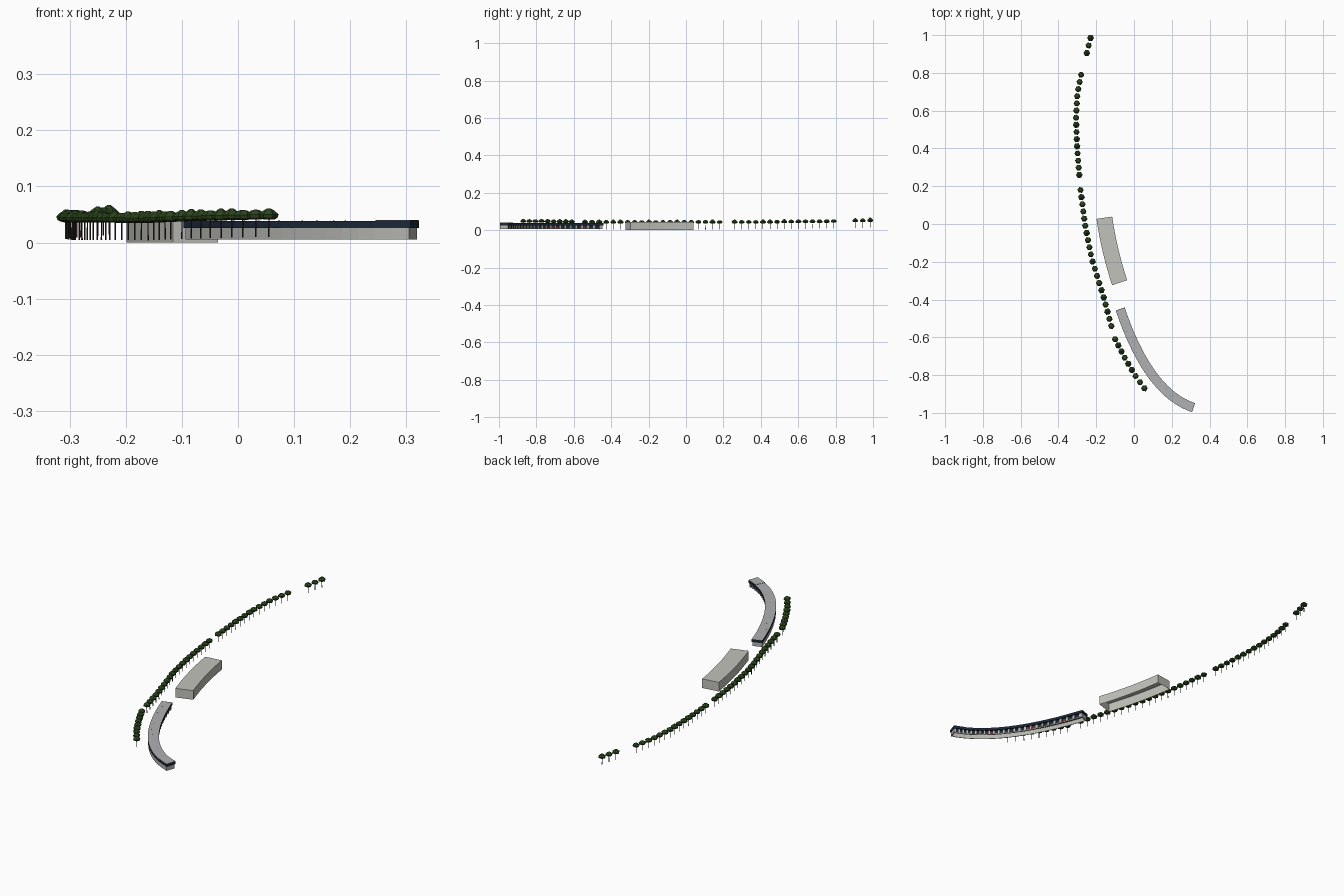
import bpy, bmesh, math, random
from mathutils import Vector

if "Cube" in bpy.data.objects:
    bpy.data.objects.remove(bpy.data.objects["Cube"])

random.seed(4)


def mat(name, r, g, b):
    m = bpy.data.materials.new(name)
    m.diffuse_color = (r, g, b, 1)
    m.use_nodes = True
    m.node_tree.nodes["Principled BSDF"].inputs["Base Color"].default_value = m.diffuse_color
    return m


STONE = mat("stone", 0.54, 0.54, 0.50)
WALL = mat("wall", 0.46, 0.46, 0.44)
ROOF = mat("roof", 0.43, 0.44, 0.45)
NAVY = mat("navy", 0.012, 0.022, 0.04)
GLASS = mat("glass", 0.02, 0.025, 0.035)
RED = mat("red", 0.30, 0.02, 0.02)
LEAF = mat("leaf", 0.025, 0.06, 0.012)
BARK = mat("bark", 0.03, 0.022, 0.015)


def finish(bm, name, material):
    bmesh.ops.recalc_face_normals(bm, faces=bm.faces)
    me = bpy.data.meshes.new(name)
    bm.to_mesh(me)
    bm.free()
    me.materials.append(material)
    ob = bpy.data.objects.new(name, me)
    bpy.context.collection.objects.link(ob)
    return ob


def on_curve(c, t, off):
    """Point beside a quadratic curve; positive offset is the east side."""
    a, b, d = (Vector(p) for p in c)
    p = a * (1 - t) ** 2 + b * 2 * t * (1 - t) + d * t * t
    tan = ((b - a) * (1 - t) + (d - b) * t).normalized()
    return p + Vector((-tan.y, tan.x)) * off


def sweep(bm, c, o0, o1, z0, z1, t0=0.0, t1=1.0, n=16, bottom=True):
    """Curved box following the curve c."""
    rings = []
    for i in range(n + 1):
        t = t0 + (t1 - t0) * i / n
        rings.append([bm.verts.new((*on_curve(c, t, o), z))
                      for o, z in ((o0, z0), (o1, z0), (o1, z1), (o0, z1))])
    for a, b in zip(rings, rings[1:]):
        for k in range(0 if bottom else 1, 4):
            j = (k + 1) % 4
            bm.faces.new((a[k], a[j], b[j], b[k]))
    bm.faces.new(rings[0])
    bm.faces.new(rings[-1])


def part(name, material, pieces, c):
    bm = bmesh.new()
    for args, kw in pieces:
        sweep(bm, c, *args, **kw)
    return finish(bm, name, material)


# Plain curved block, open underneath
BLOCK = ((-0.157, 0.033), (-0.132, -0.14), (-0.076, -0.311))
part("plain_block", STONE, [((-0.042, 0.042, 0, 0.045), dict(n=8, bottom=False))], BLOCK)

# Curved shop row: fascia band, roof, solid back wall, glazed front
ROW = ((-0.073, -0.45), (0.077, -0.894), (0.315, -0.972))
part("fascia_band", NAVY, [
    ((-0.025, 0.025, 0.026, 0.0382), dict(t1=0.875)),
    ((-0.025, 0.025, 0.026, 0.0395), dict(t0=0.875, n=4))], ROW)
part("flat_roof", ROOF, [
    ((-0.0248, 0.0248, 0.038, 0.0387), dict(t0=0.002, t1=0.875)),
    ((-0.0248, 0.0248, 0.0393, 0.04), dict(t0=0.875, t1=0.998, n=4))], ROW)
part("back_and_end_walls", WALL, [
    ((-0.0235, -0.021, 0.005, 0.026), dict(t0=0.005, t1=0.995)),
    ((-0.021, 0.021, 0.005, 0.026), dict(t0=0.005, t1=0.012, n=1)),
    ((-0.021, 0.021, 0.005, 0.026), dict(t0=0.985, t1=0.995, n=1))], ROW)
part("shop_windows", GLASS, [((0.014, 0.016, 0.007, 0.026), dict(t0=0.01, t1=0.988))], ROW)

# Front piers, sills and a few red doors
COUNT = 24
piers = [((0.015, 0.021, 0.005, 0.026), dict(t0=0.01 + 0.965 * i / COUNT,
          t1=0.022 + 0.965 * i / COUNT, n=1)) for i in range(COUNT + 1)]
part("front_piers", WALL, piers, ROW)
part("window_sill", WALL, [((0.014, 0.018, 0.005, 0.009), dict(t0=0.01, t1=0.988))], ROW)
doors = [((0.015, 0.017, 0.006, 0.020), dict(t0=0.028 + 0.965 * i / COUNT,
          t1=0.044 + 0.965 * i / COUNT, n=1)) for i in (2, 7, 8, 15)]
part("red_doors", RED, doors, ROW)

# Small roof vents
vents = []
for i in range(10):
    t, o = 0.06 + 0.075 * i, random.uniform(-0.015, 0.015)
    vents.append(((o, o + 0.002, 0.038, 0.0392), dict(t0=t, t1=t + 0.004, n=1)))
part("roof_vents", NAVY, vents, ROW)

# Tree line: (y, x) path and ground height along it
PATH = [(-0.87, 0.055), (-0.80, 0.005), (-0.71, -0.048), (-0.61, -0.10), (-0.54, -0.12),
        (-0.39, -0.16), (-0.18, -0.225), (0, -0.26), (0.18, -0.283), (0.26, -0.29),
        (0.42, -0.302), (0.56, -0.307), (0.69, -0.30), (0.79, -0.28), (0.905, -0.25),
        (0.985, -0.23)]
GROUND = [(-0.87, 0.010), (-0.4, 0.004), (0.4, 0.005), (0.8, 0.009), (0.985, 0.014)]


def lerp(table, y):
    for (y0, v0), (y1, v1) in zip(table, table[1:]):
        if y <= y1:
            return v0 + (v1 - v0) * (y - y0) / (y1 - y0)
    return table[-1][1]


def lathe(bm, x, y, profile, sides, turn=0.0):
    rings = [[bm.verts.new((x + r * math.cos(turn + math.tau * k / sides),
                            y + r * math.sin(turn + math.tau * k / sides), z))
              for k in range(sides)] for r, z in profile]
    for a, b in zip(rings, rings[1:]):
        for k in range(sides):
            j = (k + 1) % sides
            bm.faces.new((a[k], a[j], b[j], b[k]))
    bm.faces.new(rings[0][::-1])
    bm.faces.new(rings[-1])


trunks, crowns = bmesh.new(), bmesh.new()
for y0, y1, n in ((-0.87, -0.61, 9), (-0.54, 0.18, 20), (0.26, 0.79, 15), (0.905, 0.985, 3)):
    for i in range(n):
        y = y0 + (y1 - y0) * i / (n - 1)
        x, g = lerp(PATH, y), lerp(GROUND, y)
        s = random.uniform(0.94, 1.04)
        lathe(trunks, x, y, [(0.0015, g), (0.0012, g + 0.04)], 5)
        lathe(crowns, x, y, [(0.010, g + 0.031), (0.0155 * s, g + 0.034),
                             (0.0175 * s, g + 0.040), (0.010 * s, g + 0.047),
                             (0.003, g + 0.051 * s)], 6, random.uniform(-0.2, 0.2))
finish(trunks, "tree_trunks", BARK)
finish(crowns, "tree_crowns", LEAF)
